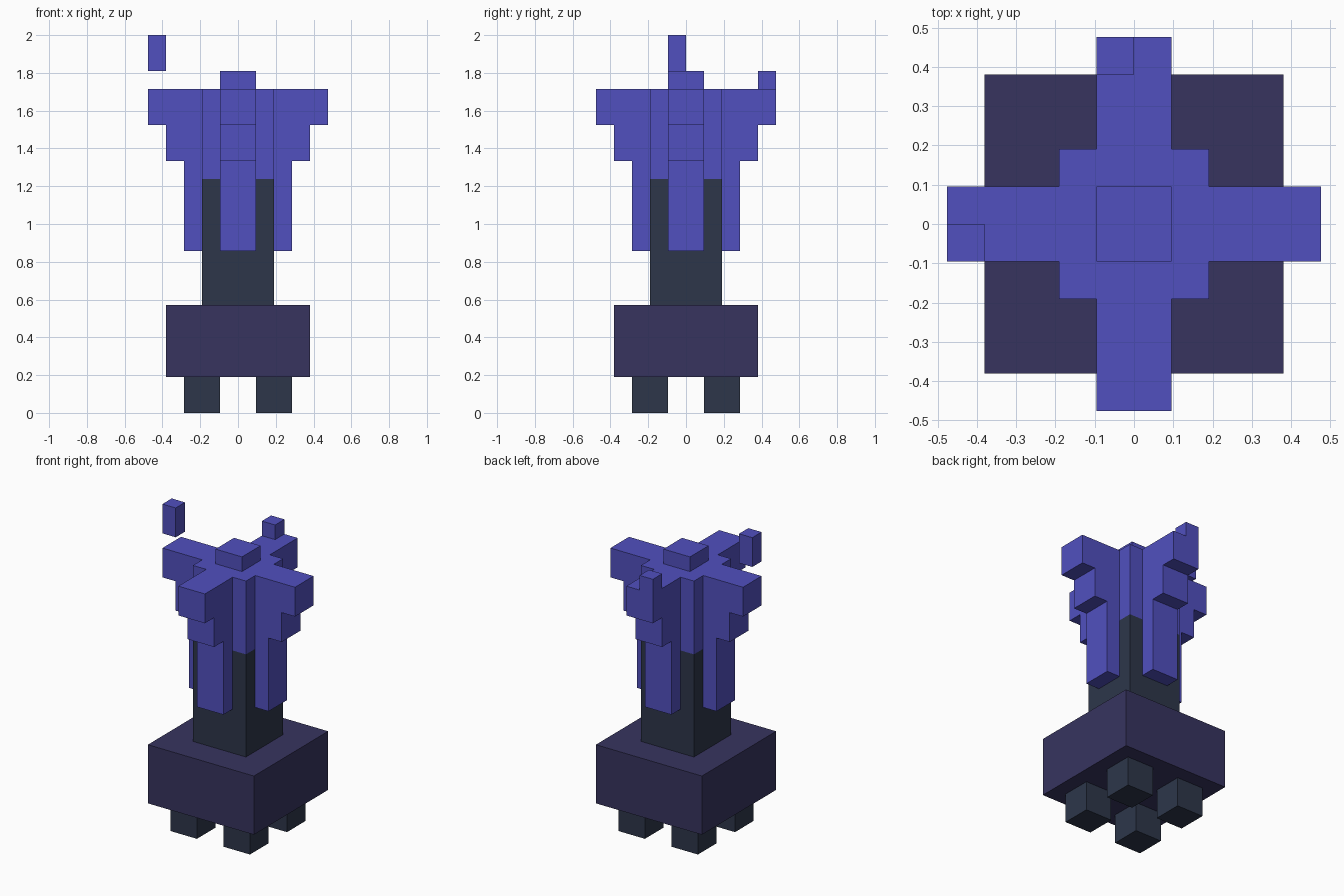
import bpy, bmesh, math
from mathutils import Matrix

cube = bpy.data.objects.get("Cube")
if cube:
    bpy.data.objects.remove(cube, do_unlink=True)

U = 2 / 21  # one block unit; the tower is 21 units tall


def material(name, srgb):
    rgb = [((c / 255 + 0.055) / 1.055) ** 2.4 for c in srgb]
    mat = bpy.data.materials.new(name)
    mat.use_nodes = True
    mat.diffuse_color = (*rgb, 1)
    bsdf = next(n for n in mat.node_tree.nodes if n.type == 'BSDF_PRINCIPLED')
    bsdf.inputs["Base Color"].default_value = (*rgb, 1)
    return mat


SLATE = material("dark slate", (45, 54, 74))
INDIGO = material("dark indigo", (55, 52, 95))
VIOLET = material("violet blue", (81, 80, 191))


def add_object(name, bm, mat):
    bmesh.ops.scale(bm, vec=(U, U, U), verts=bm.verts)
    bmesh.ops.recalc_face_normals(bm, faces=bm.faces)
    mesh = bpy.data.meshes.new(name)
    bm.to_mesh(mesh)
    bm.free()
    mesh.materials.append(mat)
    bpy.context.collection.objects.link(bpy.data.objects.new(name, mesh))


def box(name, lo, hi, mat):
    """Box between two corners, in block units."""
    bm = bmesh.new()
    size = [b - a for a, b in zip(lo, hi)]
    mid = [(a + b) / 2 for a, b in zip(lo, hi)]
    bmesh.ops.create_cube(bm, size=1, matrix=Matrix.Translation(mid) @ Matrix.Diagonal((*size, 1)))
    add_object(name, bm, mat)


# Four feet under the corners of the base
for side, x in (("left", 2), ("right", -2)):
    for end, y in (("front", -2), ("back", 2)):
        box(f"foot_{end}_{side}", (x - 1, y - 1, 0), (x + 1, y + 1, 2), SLATE)

# Base and column
box("base", (-4, -4, 2), (4, 4, 6), INDIGO)
box("lower_column", (-2, -2, 6), (2, 2, 13), SLATE)
box("upper_column", (-2, -2, 13), (2, 2, 18), VIOLET)
box("top_cap", (-1, -1, 18), (1, 1, 19), VIOLET)

# Stepped bracket on each side of the column: (distance out, height)
PROFILE = [(2, 9), (3, 9), (3, 14), (4, 14), (4, 16), (5, 16), (5, 18), (2, 18)]
for i, side in enumerate(("left", "back", "right", "front")):
    bm = bmesh.new()
    face = bm.faces.new([bm.verts.new((r, -1, z)) for r, z in PROFILE])
    ext = bmesh.ops.extrude_face_region(bm, geom=[face], use_keep_orig=True)
    moved = [g for g in ext["geom"] if isinstance(g, bmesh.types.BMVert)]
    bmesh.ops.translate(bm, vec=(0, 2, 0), verts=moved)
    bmesh.ops.rotate(bm, verts=bm.verts, matrix=Matrix.Rotation(i * math.pi / 2, 3, 'Z'))
    add_object(f"bracket_{side}", bm, VIOLET)

# Small block on the back bracket and a floating fragment above the right one
box("back_fragment", (-1, 4, 18), (0, 5, 19), VIOLET)
box("floating_fragment", (-5, -1, 19), (-4, 0, 21), VIOLET)
